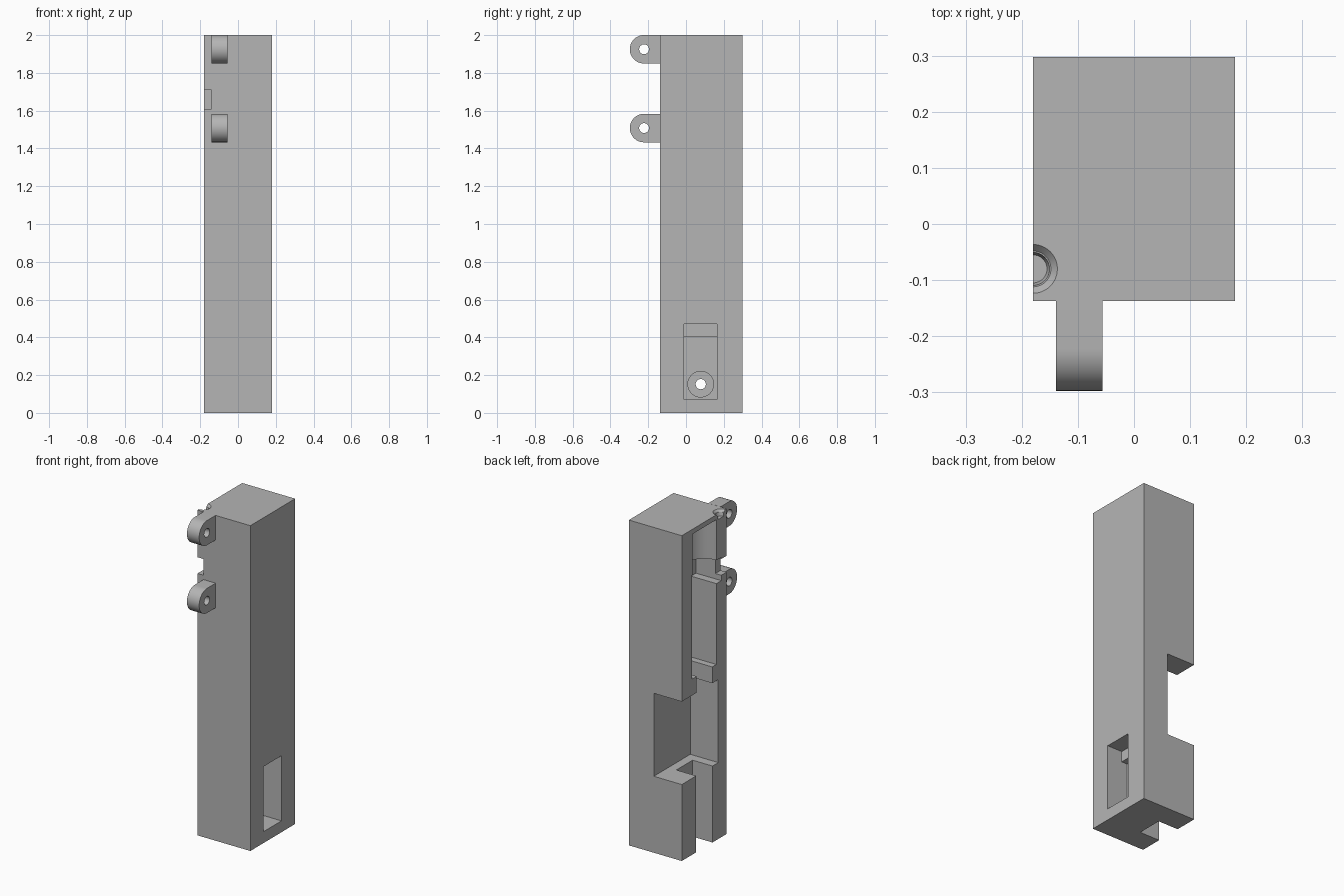
import bpy, bmesh, math
from mathutils import Vector

cube = bpy.data.objects.get("Cube")
if cube:
    bpy.data.objects.remove(cube, do_unlink=True)

grey = bpy.data.materials.new("plain grey")
grey.use_nodes = True
colour = (0.46, 0.46, 0.46, 1)
grey.diffuse_color = colour
grey.node_tree.nodes["Principled BSDF"].inputs["Base Color"].default_value = colour


def make_object(name, bm):
    bmesh.ops.recalc_face_normals(bm, faces=bm.faces)
    mesh = bpy.data.meshes.new(name)
    bm.to_mesh(mesh)
    bm.free()
    mesh.materials.append(grey)
    obj = bpy.data.objects.new(name, mesh)
    bpy.context.collection.objects.link(obj)
    return obj


def box(name, xs, ys, zs):
    bm = bmesh.new()
    bmesh.ops.create_cube(bm, size=1)
    for v in bm.verts:
        v.co = [(s[0] + s[1]) / 2 + c * (s[1] - s[0]) for s, c in zip((xs, ys, zs), v.co)]
    return make_object(name, bm)


def rod(name, start, end, r1, r2=None):
    start, end = Vector(start), Vector(end)
    axis = end - start
    bm = bmesh.new()
    bmesh.ops.create_cone(bm, cap_ends=True, segments=48, radius1=r1,
                          radius2=r1 if r2 is None else r2, depth=axis.length)
    turn = Vector((0, 0, 1)).rotation_difference(axis).to_matrix()
    for v in bm.verts:
        v.co = turn @ v.co + (start + end) / 2
    return make_object(name, bm)


def cut(target, cutter):
    cutter.hide_render = True
    mod = target.modifiers.new("cut", "BOOLEAN")
    mod.operation = "DIFFERENCE"
    mod.solver = "EXACT"
    mod.object = cutter
    bpy.context.view_layer.objects.active = target
    bpy.ops.object.modifier_apply(modifier=mod.name)
    bpy.data.objects.remove(cutter, do_unlink=True)


def smooth(obj):
    bpy.ops.object.select_all(action="DESELECT")
    obj.select_set(True)
    bpy.context.view_layer.objects.active = obj
    bpy.ops.object.shade_smooth_by_angle(angle=math.radians(30))


# Main housing block
side, front, back = 0.18, -0.137, 0.298
housing = box("housing", (-side, side), (front, back), (0, 2))
mid = 0.078      # y of the inner channel axis
out = -0.3       # x beyond the open side

# Stepped channel down the open side, with its back window and bottom slot
for name, depth, ys, zs in (
        ("window", 0.01, (-0.056, 0.4), (0.47, 0.98)),
        ("bottom_slot", -0.045, (0, 0.158), (-0.1, 0.5)),
        ("throat", -0.002, (0.002, 0.153), (0.9, 1.1)),
        ("channel", -0.004, (-0.038, 0.198), (1.08, 1.6)),
        ("collar_seat", -0.008, (-0.086, 0.2), (1.577, 1.72)),
        ("front_notch", -0.14, (-0.2, -0.05), (1.61, 1.71))):
    cut(housing, box(name, (out, depth), ys, zs))

# Round chamber above the channel
cut(housing, rod("chamber", (-side, mid, 1.7), (-side, mid, 1.97), 0.118))

# Slanted wire passage with a flared mouth
cut(housing, rod("wire_passage", (-side, -0.087, 2.03), (-side, -0.01, 1.74), 0.027))
for r_top, r_low, low in ((0.047, 0.032, 1.987), (0.033, 0.025, 1.965)):
    cut(housing, rod("wire_mouth", (-side, -0.08, low), (-side, -0.08, 2.004), r_low, r_top))

# Side pocket with a ledge, counterbore and screw hole
cut(housing, box("pocket_mouth", (0.08, 0.3), (-0.01, 0.165), (0.07, 0.47)))
cut(housing, box("pocket_floor", (0.04, 0.2), (-0.01, 0.165), (0.07, 0.405)))
cut(housing, rod("counterbore", (0.01, mid, 0.152), (0.1, mid, 0.152), 0.068))
cut(housing, rod("screw_hole", (-0.1, mid, 0.152), (0.1, mid, 0.152), 0.027))
smooth(housing)

# Two round-ended hinge lugs
for name, z in (("upper_lug", 1.925), ("lower_lug", 1.508)):
    bm = bmesh.new()
    y, r = -0.222, 0.0755
    profile = [(front, z - r)]
    for i in range(25):
        a = math.pi * (i / 24 + 0.5)
        profile.append((y + r * math.cos(a), z - r * math.sin(a)))
    profile.append((front, z + r))
    face = bm.faces.new([bm.verts.new((-0.139, py, pz)) for py, pz in profile])
    new = bmesh.ops.extrude_face_region(bm, geom=[face])["geom"]
    for v in new:
        if isinstance(v, bmesh.types.BMVert):
            v.co.x = -0.056
    lug = make_object(name, bm)
    cut(lug, rod("pin_hole", (-0.2, y, z), (0, y, z), 0.026))
    smooth(lug)
